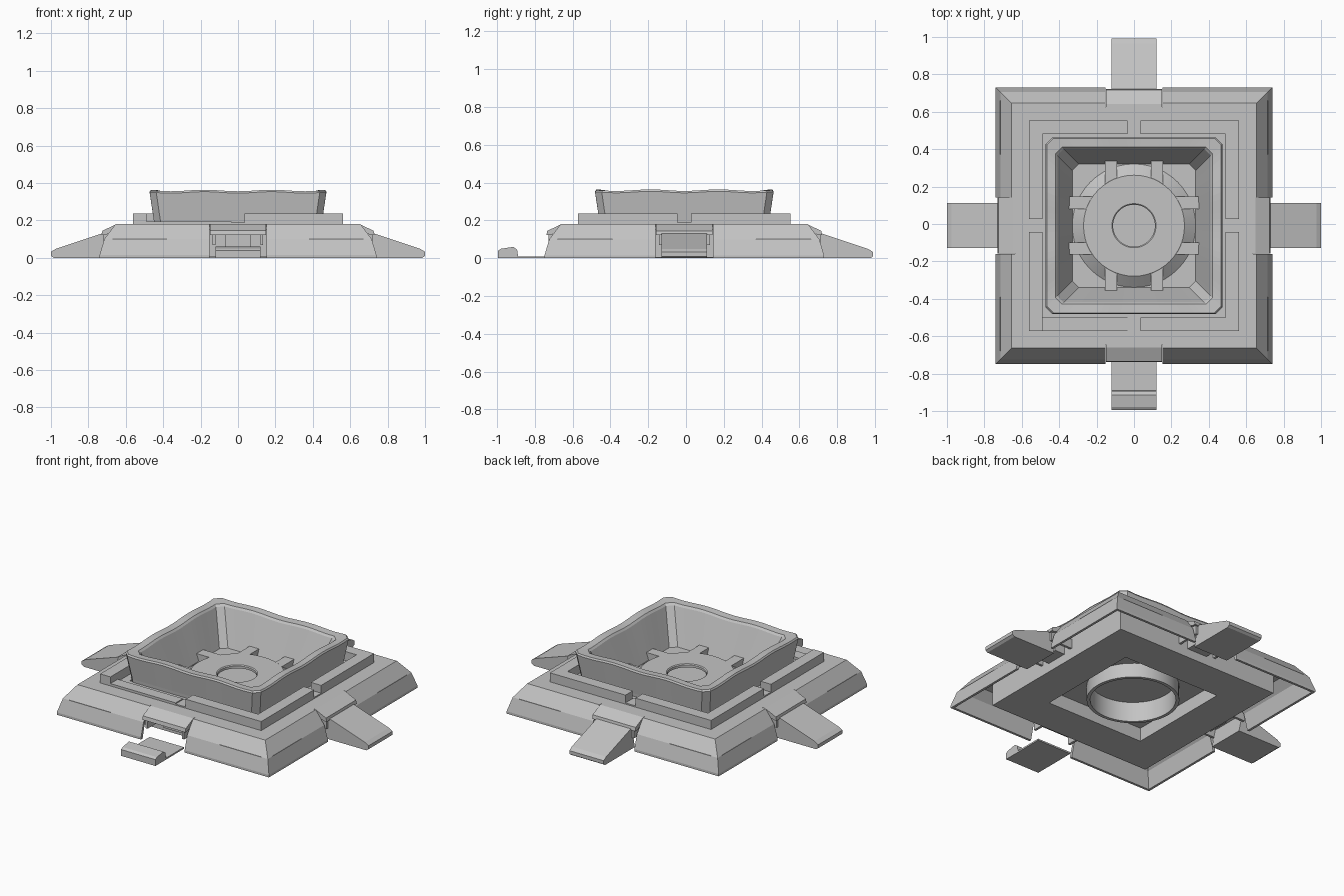
import bpy, bmesh, math
from mathutils import Matrix, Vector

cube = bpy.data.objects.get("Cube")
if cube:
    bpy.data.objects.remove(cube, do_unlink=True)

# The single colour
GREY = bpy.data.materials.new("plain grey")
GREY.use_nodes = True
GREY.diffuse_color = (0.55, 0.55, 0.55, 1)
GREY.node_tree.nodes["Principled BSDF"].inputs["Base Color"].default_value = GREY.diffuse_color

# Every part is built around this point
CENTRE = Matrix.Translation((0, -0.009, 0))


def finish(name, bm, smooth=False):
    bmesh.ops.recalc_face_normals(bm, faces=bm.faces)
    bm.transform(CENTRE)
    me = bpy.data.meshes.new(name)
    bm.to_mesh(me)
    bm.free()
    me.materials.append(GREY)
    ob = bpy.data.objects.new(name, me)
    bpy.context.collection.objects.link(ob)
    if smooth:
        bpy.ops.object.select_all(action='DESELECT')
        ob.select_set(True)
        bpy.context.view_layer.objects.active = ob
        bpy.ops.object.shade_smooth_by_angle(angle=math.radians(30))
    return ob


def square_ring(half, z, chamfer, n):
    """Square outline with optional cut corners and n spans per side."""
    pts = []
    for k in range(4):
        rot = Matrix.Rotation(k * math.pi / 2, 3, 'Z')
        for i in range(n + 1 if chamfer else n):
            t = -(half - chamfer) + 2 * (half - chamfer) * i / n
            pts.append(rot @ Vector((t, -half, z)))
    return pts


def bridge(bm, rings, closed):
    loops = [[bm.verts.new(p) for p in r] for r in rings]
    pairs = list(zip(loops, loops[1:]))
    if closed:
        pairs.append((loops[-1], loops[0]))
    else:
        bm.faces.new(loops[0])
        bm.faces.new(loops[-1])
    for a, b in pairs:
        for i in range(len(a)):
            j = (i + 1) % len(a)
            bm.faces.new((a[i], a[j], b[j], b[i]))


def square_loft(name, profile, chamfer=0, n=1, closed=True, wave=0):
    bm = bmesh.new()
    bridge(bm, [square_ring(h, z, chamfer, n) for h, z in profile], closed)
    for v in bm.verts:
        if v.co.z > 0.3:
            t = min(abs(v.co.x), abs(v.co.y))
            v.co.z -= wave * math.cos(2 * math.pi * t / 0.36)
    return finish(name, bm)


def lathe(name, profile, n=48, closed=False):
    bm = bmesh.new()
    rings = [[Vector((r * math.cos(a), r * math.sin(a), z))
              for a in (2 * math.pi * i / n for i in range(n))] for r, z in profile]
    bridge(bm, rings, closed)
    return finish(name, bm, smooth=True)


def prism(name, outline, x, turn=0):
    """Outline in (outward distance, height), extruded along x, turned about z."""
    bm = bmesh.new()
    bridge(bm, [[Vector((s, r, z)) for r, z in outline] for s in x], False)
    bm.transform(Matrix.Rotation(turn * math.pi / 2, 4, 'Z'))
    return finish(name, bm)


def box(name, x, y, z, turn=0):
    return prism(name, [(y[0], z[0]), (y[1], z[0]), (y[1], z[1]), (y[0], z[1])], x, turn)


def span(s, a, b):
    return tuple(sorted((s * a, s * b)))


def cut(target, cutter):
    cutter.hide_render = True
    mod = target.modifiers.new("cut", 'BOOLEAN')
    mod.operation, mod.solver, mod.object = 'DIFFERENCE', 'EXACT', cutter
    bpy.context.view_layer.objects.active = target
    bpy.ops.object.modifier_apply(modifier=mod.name)
    bpy.data.objects.remove(cutter, do_unlink=True)


# Base: sloping skirt, flat deck, hanging core and square recess underneath
base = square_loft("base", [
    (0.44, 0.18), (0.655, 0.18), (0.715, 0.1), (0.74, 0.015), (0.74, 0), (0.725, 0),
    (0.7, 0.1), (0.65, 0.15), (0.57, 0.15), (0.57, 0.005), (0.34, 0.005), (0.34, 0.09), (0.44, 0.09)])
for k in range(4):
    cut(base, box("gate_cutter", (-0.152, 0.152), (0.635, 0.9), (-0.1, 0.3), k))

# Bowl with cut corners and a gently waving rim
bowl = square_loft("bowl", [
    (0.44, 0.09), (0.45, 0.2), (0.472, 0.35), (0.466, 0.36), (0.42, 0.357), (0.41, 0.345),
    (0.33, 0.13)], chamfer=0.035, n=24, closed=False, wave=0.004)
cut(bowl, lathe("well_cutter", [(0.245, -0.1), (0.245, 0.2)]))

# Round floor platform and the tube hanging below it
lathe("floor_platform", [(0.33, 0.13), (0.27, 0.175), (0.118, 0.175), (0.112, 0.17),
                         (0.112, 0.155), (0.33, 0.125)])
lathe("under_tube", [(0.265, 0.0), (0.265, 0.12), (0.245, 0.12), (0.245, 0.0)], closed=True)

# Raised wall around the bowl, one low stretch at the front
near, inner, outer = 0.035, 0.49, 0.562
for sx in (-1, 1):
    for sy in (-1, 1):
        low = sx < 0 and sy < 0
        box("wall_across", span(sx, near, inner), span(sy, inner, outer),
            (0.17, 0.195 if low else 0.237))
        box("wall_along", span(sx, inner, outer), span(sy, near, outer), (0.17, 0.237))

ramp = [(0.69, 0), (0.985, 0), (1.0, 0.01), (1.0, 0.032), (0.975, 0.048), (0.73, 0.13), (0.715, 0.12)]
foot = [(0.7, 0), (0.985, 0), (0.985, 0.04), (0.97, 0.05), (0.905, 0.06), (0.885, 0.045),
        (0.88, 0.01), (0.7, 0.01)]
hood = [(0.62, 0.18), (0.65, 0.18), (0.725, 0.145), (0.73, 0.122), (0.715, 0.122), (0.62, 0.15)]

for k in range(4):
    # Low link between wall stretches
    box("wall_link", (-near, near), (0.477, outer), (0.17, 0.188), k)
    # Gateways: hood, inner box, hinges and the ramp, folded flat at the front
    prism("gate_hood", hood, (-0.15, 0.15), k)
    box("gate_box", (-0.07, 0.07), (0.56, 0.64), (0.06, 0.135), k)
    for s in (-1, 1):
        # Bowl floor arms either side of a pocket
        box("floor_arm", span(s, 0.09, 0.155), (0.2, 0.37), (0.125, 0.174), k)
        box("gate_hinge", span(s, 0.12, 0.135), (0.57, 0.72), (0.07, 0.13), k)
        # Long slots near the corners of the skirt
        box("skirt_slot", span(s, 0.38, 0.67), (0.708, 0.716), (0.092, 0.101), k)
    if k == 2:
        prism("front_foot", foot, (-0.12, 0.12), k)
    else:
        prism("ramp", ramp, (-0.12, 0.12), k)
